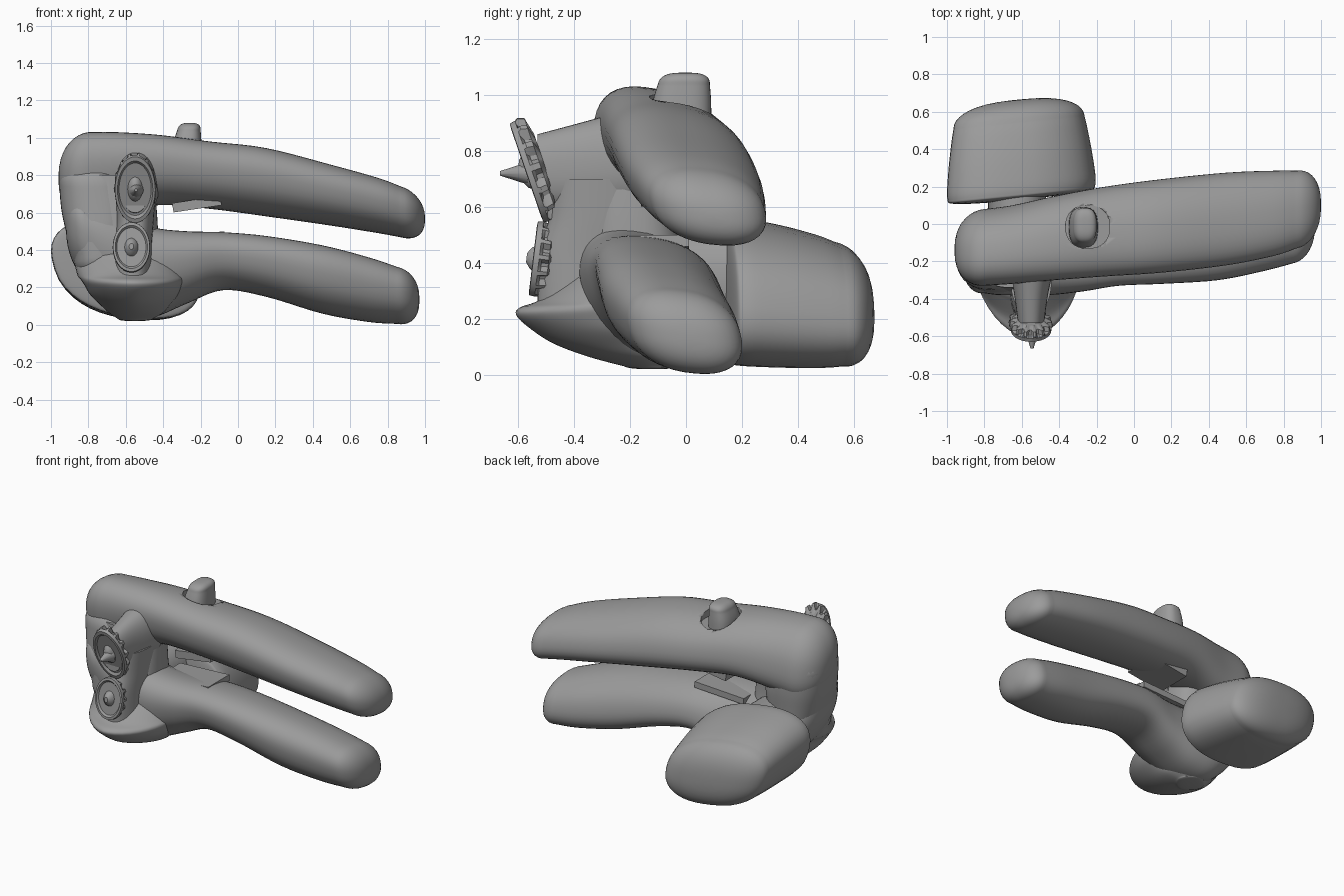
import bpy, bmesh, math
from mathutils import Vector, Matrix

if "Cube" in bpy.data.objects:
    bpy.data.objects.remove(bpy.data.objects["Cube"])

mat = bpy.data.materials.new("matte grey")
GREY = (0.33, 0.33, 0.33, 1)
mat.diffuse_color = GREY
mat.use_nodes = True
mat.node_tree.nodes["Principled BSDF"].inputs["Base Color"].default_value = GREY


def finish(name, bm, angle=40):
    bmesh.ops.recalc_face_normals(bm, faces=bm.faces)
    me = bpy.data.meshes.new(name)
    bm.to_mesh(me)
    bm.free()
    ob = bpy.data.objects.new(name, me)
    bpy.context.collection.objects.link(ob)
    me.materials.append(mat)
    bpy.ops.object.select_all(action='DESELECT')
    ob.select_set(True)
    bpy.context.view_layer.objects.active = ob
    bpy.ops.object.shade_smooth_by_angle(angle=math.radians(angle))
    return ob


def spline(rows, n=5):
    """Catmull-Rom interpolation of parameter rows."""
    out = []
    for i in range(len(rows) - 1):
        p0, p1, p2, p3 = (rows[max(0, min(len(rows) - 1, i + k))] for k in (-1, 0, 1, 2))
        for s in range(n):
            t = s / n
            out.append([b + 0.5 * t * (c - a + t * (2*a - 5*b + 4*c - d + t * (3*(b - c) + d - a)))
                        for a, b, c, d in zip(p0, p1, p2, p3)])
    return out + [list(rows[-1])]


def domed(rows, start, end, power):
    """Close the ends of a loft with rounded domes that follow its direction."""
    def cap(row, prev, depth):
        pos, a0, a1, b0, b1 = row
        ca, cb, ha, hb = (a0 + a1) / 2, (b0 + b1) / 2, (a1 - a0) / 2, (b1 - b0) / 2
        run = pos - prev[0]
        da, db = (ca - (prev[1] + prev[2]) / 2) / run, (cb - (prev[3] + prev[4]) / 2) / run
        res = []
        for k in range(1, 10):
            t = k / 9 * 1.52
            s, d = math.cos(t) ** power, depth * math.sin(t)
            a, b = ca + da * d, cb + db * d
            res.append([pos + d, a - ha*s, a + ha*s, b - hb*s, b + hb*s])
        return res
    head = cap(rows[0], rows[1], -start)[::-1] if start else []
    return head + rows + (cap(rows[-1], rows[-2], end) if end else [])


def loft(name, axis, rows, phase=0, power=0.88, start=0, end=0, n=40, dome_power=0.8, skew=0):
    """Rows are (position, a_min, a_max, b_min, b_max); phase leans the oval,
    skew slants the rings along a."""
    bm = bmesh.new()
    rings = []
    sgn = lambda v: math.copysign(abs(v) ** power, v)
    for pos, a0, a1, b0, b1 in domed(spline(rows), start, end, dome_power):
        ring = []
        for i in range(n):
            t = 2 * math.pi * i / n
            da = (a1 - a0) / 2 * sgn(math.cos(t + phase))
            a, p = (a0 + a1) / 2 + da, pos + skew * da
            b = (b0 + b1) / 2 + (b1 - b0) / 2 * sgn(math.sin(t))
            co = {"x": (p, a, b), "y": (a, p, b), "z": (a, b, p)}[axis]
            ring.append(bm.verts.new(co))
        rings.append(ring)
    for r, q in zip(rings, rings[1:]):
        for i in range(n):
            bm.faces.new((r[i], r[(i + 1) % n], q[(i + 1) % n], q[i]))
    bm.faces.new(rings[0])
    bm.faces.new(rings[-1])
    return finish(name, bm)


# Upper handle, curving into the left end of the head
upper = loft("upper_handle", "x", [
    (-0.80, -0.33, 0.08, 0.57, 1.03), (-0.65, -0.32, 0.10, 0.60, 1.03),
    (-0.42, -0.30, 0.15, 0.64, 1.015), (-0.15, -0.28, 0.20, 0.62, 0.98),
    (0.15, -0.26, 0.24, 0.58, 0.945), (0.50, -0.22, 0.275, 0.53, 0.855),
    (0.75, -0.17, 0.285, 0.49, 0.785), (0.87, -0.13, 0.285, 0.468, 0.74)],
    phase=0.28, start=0.16, end=0.13, dome_power=0.85)

# Lower handle, widening into the hinge side of the head
loft("lower_handle", "x", [
    (-0.80, -0.37, 0.05, 0.22, 0.65), (-0.72, -0.38, 0.08, 0.12, 0.63),
    (-0.60, -0.38, 0.09, 0.03, 0.58), (-0.45, -0.38, 0.09, 0.04, 0.52),
    (-0.27, -0.36, 0.09, 0.115, 0.50), (-0.08, -0.33, 0.11, 0.185, 0.495),
    (0.15, -0.32, 0.13, 0.15, 0.475), (0.45, -0.30, 0.16, 0.06, 0.425),
    (0.70, -0.25, 0.19, 0.015, 0.36), (0.85, -0.21, 0.20, 0.005, 0.31)],
    phase=0.3, start=0.12, end=0.12)

# Hinge joining both arms on the left, with a thinner web towards the wheels
loft("hinge_block", "z", [
    (0.36, -0.88, -0.60, -0.37, 0.05), (0.50, -0.92, -0.56, -0.37, 0.06),
    (0.62, -0.945, -0.55, -0.36, 0.07), (0.74, -0.955, -0.58, -0.35, 0.07)],
    power=0.8, start=0.12, end=0.14)
loft("hinge_web", "z", [
    (0.30, -0.80, -0.42, -0.37, 0.02), (0.55, -0.84, -0.43, -0.36, -0.02), (0.80, -0.84, -0.45, -0.34, 0.0)],
    power=0.75)

# Pointed scoop below the wheels
loft("nose_cup", "z", [
    (0.03, -0.64, -0.46, -0.22, -0.04), (0.065, -0.69, -0.40, -0.35, 0.02),
    (0.11, -0.74, -0.36, -0.47, 0.04), (0.16, -0.79, -0.32, -0.55, 0.06),
    (0.21, -0.82, -0.30, -0.605, 0.06), (0.24, -0.84, -0.29, -0.595, 0.06),
    (0.27, -0.86, -0.29, -0.52, 0.05), (0.36, -0.88, -0.32, -0.41, 0.05)],
    power=1.15, start=0.01, end=0.06)

# Pedestal and boss behind the wheels
loft("wheel_pedestal", "z", [
    (0.24, -0.67, -0.46, -0.53, -0.1), (0.42, -0.66, -0.46, -0.53, -0.1),
    (0.56, -0.65, -0.45, -0.49, -0.1), (0.70, -0.66, -0.44, -0.48, -0.1)])
loft("upper_boss", "y", [
    (-0.53, -0.62, -0.48, 0.60, 0.86), (-0.38, -0.64, -0.46, 0.58, 0.90),
    (-0.20, -0.67, -0.42, 0.58, 0.95)])


def wheel(name, centre, rx, rz, tilt, teeth, length):
    """Thin toothed oval wheel with a raised rim face and hub."""
    bm = bmesh.new()
    n = teeth * 4
    profile = [(0.06, 0.65, 0), (0.045, 0.80, length), (0.02, 0.84, length),
               (0.01, 1.0, 0), (-0.01, 0.98, 0), (-0.012, 0.86, 0),
               (0.0, 0.78, 0), (0.0, 0.36, 0), (-0.02, 0.28, 0), (-0.035, 0.12, 0)]
    rot = Matrix.Rotation(tilt, 3, 'X')
    rings = []
    for y, r, tooth in profile:
        ring = []
        for i in range(n):
            t = 2 * math.pi * i / n
            s = r + (tooth if i % 4 < 2 else 0)
            ring.append(bm.verts.new(Vector(centre) + rot @ Vector(
                (rx * s * math.cos(t), y, rz * s * math.sin(t)))))
        rings.append(ring)
    for r, q in zip(rings, rings[1:]):
        for i in range(n):
            bm.faces.new((r[i], r[(i + 1) % n], q[(i + 1) % n], q[i]))
    bm.faces.new(rings[0])
    bm.faces.new(rings[-1])
    return finish(name, bm, 30)


wheel("cutting_wheel", (-0.55, -0.56, 0.725), 0.11, 0.19, 0.33, 14, 0.2)
wheel("feed_wheel", (-0.57, -0.535, 0.415), 0.10, 0.135, -0.12, 14, 0.15)

# Pointed axle tip on the cutting wheel
bm = bmesh.new()
bmesh.ops.create_cone(bm, cap_ends=True, segments=12, radius1=0.04, radius2=0.008, depth=0.10,
                      matrix=Matrix.Translation((-0.545, -0.615, 0.72)) @ Matrix.Rotation(math.pi/2, 4, 'X'))
finish("axle_tip", bm)

# Oval turning knob behind the head, slightly slanted, and its shaft
loft("turning_knob", "y", [
    (0.155, -0.995, -0.21, 0.035, 0.56), (0.21, -1.00, -0.205, 0.03, 0.56),
    (0.35, -0.99, -0.225, 0.025, 0.535), (0.48, -0.975, -0.25, 0.025, 0.50),
    (0.545, -0.965, -0.265, 0.03, 0.475)],
    phase=0.33, start=0.025, end=0.12, power=0.87, dome_power=0.75, skew=0.10)
loft("knob_shaft", "y", [(-0.15, -0.78, -0.47, 0.14, 0.53), (0.2, -0.78, -0.47, 0.14, 0.53)])

# Oval pocket in the upper handle around the thumb button
cutter = loft("pocket_cutter", "z", [(0.925, -0.365, -0.13, -0.13, 0.10), (1.1, -0.365, -0.13, -0.13, 0.10)])
cutter.hide_render = True
cutter.hide_viewport = True
mod = upper.modifiers.new("pocket", 'BOOLEAN')
mod.object = cutter
mod.operation = 'DIFFERENCE'
mod.solver = 'EXACT'
loft("thumb_button", "z", [
    (0.86, -0.35, -0.19, -0.13, 0.09), (0.97, -0.345, -0.195, -0.12, 0.09),
    (1.04, -0.325, -0.20, -0.10, 0.085)], power=0.75, end=0.04, dome_power=0.6)


def plate(name, centre, size, pitch):
    bm = bmesh.new()
    bmesh.ops.create_cube(bm, size=1, matrix=Matrix.Translation(centre)
                          @ Matrix.Rotation(pitch, 4, 'Y') @ Matrix.Diagonal((*size, 1)))
    finish(name, bm)


# Inner spring plates between the arms
plate("upper_inner_plate", (-0.22, -0.04, 0.645), (0.26, 0.24, 0.05), -0.15)
plate("lower_inner_plate", (-0.25, -0.10, 0.47), (0.36, 0.22, 0.04), -0.05)
